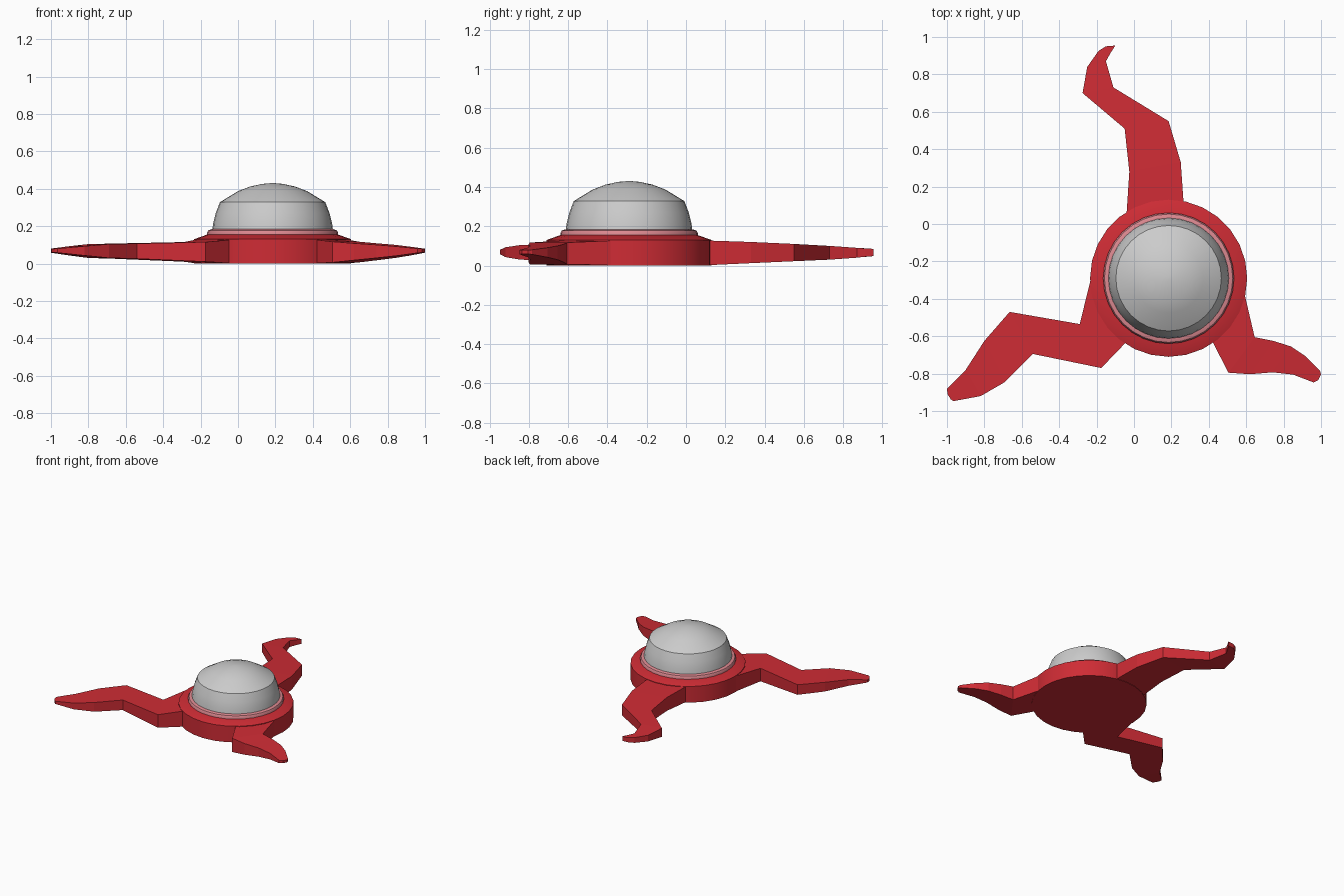
import bpy, bmesh, math

CX, CY = 0.185, -0.29


def material(name, rgb):
    m = bpy.data.materials.new(name)
    m.diffuse_color = (*rgb, 1)
    return m


red = material("red", (0.62, 0.025, 0.035))
pink = material("pink", (0.72, 0.25, 0.28))


def finish(name, bm, mat=None, smooth=None):
    bmesh.ops.recalc_face_normals(bm, faces=bm.faces)
    me = bpy.data.meshes.new(name)
    bm.to_mesh(me)
    bm.free()
    ob = bpy.data.objects.new(name, me)
    bpy.context.collection.objects.link(ob)
    if mat:
        me.materials.append(mat)
    if smooth:
        bpy.ops.object.select_all(action='DESELECT')
        ob.select_set(True)
        bpy.context.view_layer.objects.active = ob
        bpy.ops.object.shade_smooth_by_angle(angle=math.radians(smooth))
    return ob


def lathe(name, profile, n, mat=None, smooth=None):
    """Closed turned part; profile is (radius, z) from bottom to top."""
    bm = bmesh.new()
    rings = [[bm.verts.new((CX + r * math.cos(2 * math.pi * i / n),
                            CY + r * math.sin(2 * math.pi * i / n), z))
              for i in range(n)] for r, z in profile]
    for a, b in zip(rings, rings[1:]):
        for i in range(n):
            j = (i + 1) % n
            bm.faces.new((a[i], a[j], b[j], b[i]))
    bm.faces.new(rings[0])
    bm.faces.new(rings[-1])
    return finish(name, bm, mat, smooth)


def arm(name, stations):
    """Tapering bent arm; station = left x, y, right x, y, bottom z, top z."""
    bm = bmesh.new()
    secs = [[bm.verts.new(p) for p in ((lx, ly, z0), (rx, ry, z0),
                                       (rx, ry, z1), (lx, ly, z1))]
            for lx, ly, rx, ry, z0, z1 in stations]
    for a, b in zip(secs, secs[1:]):
        for i in range(4):
            j = (i + 1) % 4
            bm.faces.new((a[i], a[j], b[j], b[i]))
    bm.faces.new(secs[0])
    bm.faces.new(secs[-1])
    return finish(name, bm, red)


# Hub, trim ring and dome
lathe("hub", [(0.42, 0), (0.42, 0.13), (0.35, 0.155)], 28, red, 30)
lathe("trim_ring", [(0.35, 0.15), (0.35, 0.165), (0.343, 0.178), (0.325, 0.184)],
      32, pink, 40)
lathe("dome", [(0.323, 0.175), (0.318, 0.215), (0.304, 0.27), (0.282, 0.328),
               (0.185, 0.387), (0.12, 0.412), (0.055, 0.426), (0.01, 0.43)],
      32, None, 25)

# Three different bent arms
arm("back_arm", [
    (-0.04, 0.05, 0.265, 0.115, 0.002, 0.127),
    (-0.025, 0.28, 0.25, 0.33, 0.012, 0.12),
    (-0.05, 0.51, 0.185, 0.55, 0.022, 0.11),
    (-0.275, 0.70, -0.11, 0.73, 0.03, 0.10),
    (-0.25, 0.84, -0.15, 0.87, 0.04, 0.09),
    (-0.19, 0.925, -0.125, 0.915, 0.045, 0.087),
    (-0.15, 0.95, -0.10, 0.954, 0.048, 0.085)])
arm("left_arm", [
    (-0.23, -0.29, -0.045, -0.635, 0.002, 0.127),
    (-0.29, -0.535, -0.175, -0.77, 0.01, 0.115),
    (-0.665, -0.47, -0.54, -0.695, 0.026, 0.107),
    (-0.80, -0.625, -0.69, -0.845, 0.03, 0.104),
    (-0.90, -0.78, -0.82, -0.92, 0.043, 0.093),
    (-1.0, -0.88, -0.965, -0.947, 0.058, 0.08),
    (-0.997, -0.91, -0.98, -0.937, 0.059, 0.079)])
arm("right_arm", [
    (0.59, -0.37, 0.42, -0.63, 0.002, 0.127),
    (0.645, -0.605, 0.505, -0.795, 0.006, 0.117),
    (0.745, -0.625, 0.62, -0.803, 0.018, 0.108),
    (0.84, -0.655, 0.74, -0.793, 0.03, 0.10),
    (0.915, -0.705, 0.85, -0.805, 0.042, 0.091),
    (0.995, -0.785, 0.96, -0.847, 0.057, 0.08),
    (1.0, -0.805, 0.985, -0.835, 0.059, 0.079)])
